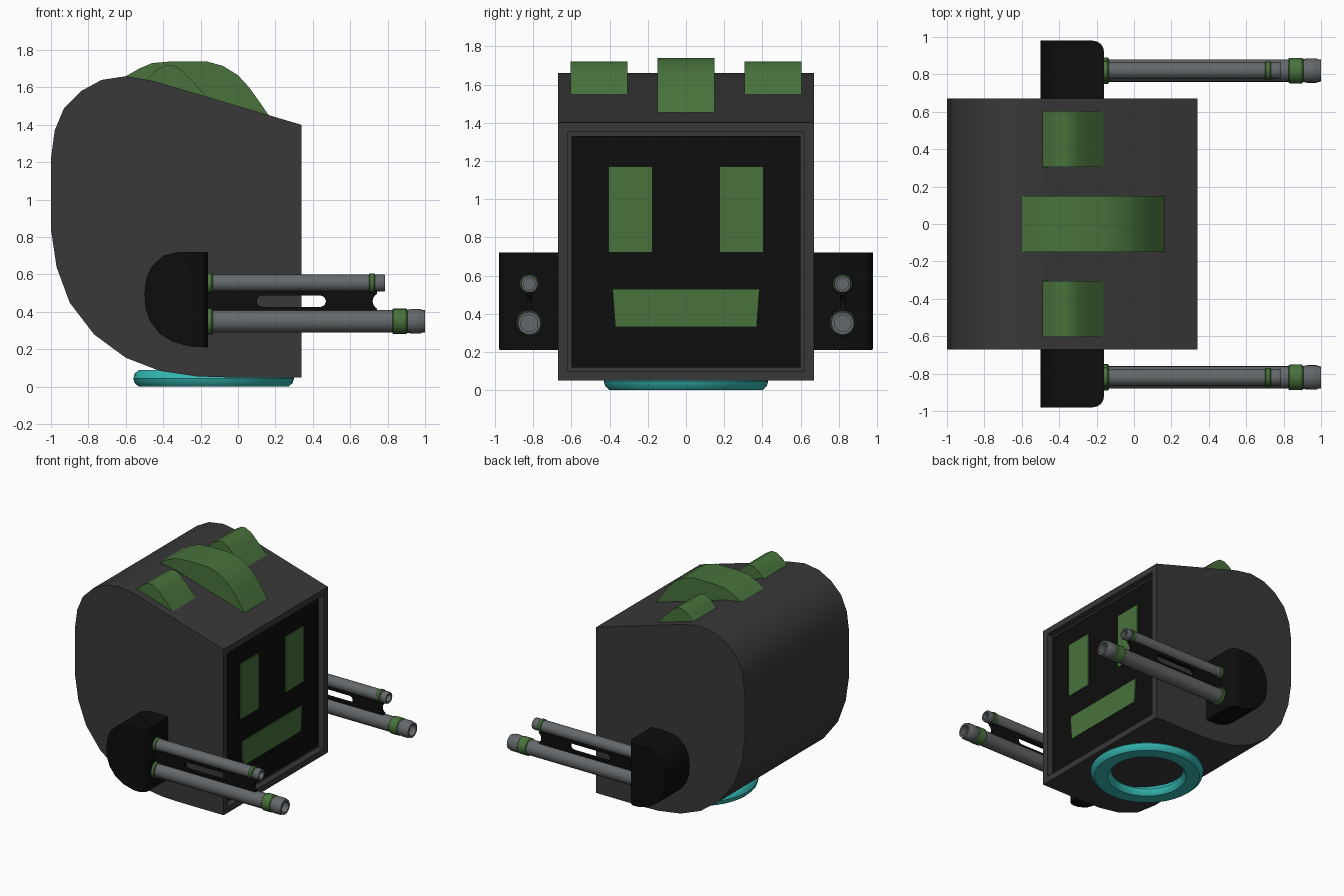
import bpy, bmesh, math
from mathutils import Vector

if "Cube" in bpy.data.objects:
    bpy.data.objects.remove(bpy.data.objects["Cube"])


def material(name, r, g, b):
    m = bpy.data.materials.new(name)
    m.diffuse_color = (r, g, b, 1)
    m.use_nodes = True
    m.node_tree.nodes["Principled BSDF"].inputs["Base Color"].default_value = m.diffuse_color
    return m


CHARCOAL = material("charcoal", 0.04, 0.04, 0.04)
BLACK = material("black", 0.004, 0.004, 0.004)
GREEN = material("green", 0.065, 0.17, 0.045)
STEEL = material("steel", 0.13, 0.14, 0.147)
TEAL = material("teal", 0.035, 0.48, 0.45)


def finish(name, bm, mat, angle=35):
    bmesh.ops.recalc_face_normals(bm, faces=bm.faces)
    me = bpy.data.meshes.new(name)
    bm.to_mesh(me)
    bm.free()
    me.materials.append(mat)
    me.shade_smooth()
    me.set_sharp_from_angle(angle=math.radians(angle))
    ob = bpy.data.objects.new(name, me)
    bpy.context.collection.objects.link(ob)
    return ob


def extrude(points, offset):
    """Solid from a flat outline of 3D points."""
    bm = bmesh.new()
    face = bm.faces.new([bm.verts.new(p) for p in points])
    new = bmesh.ops.extrude_face_region(bm, geom=[face], use_keep_orig=True)["geom"]
    bmesh.ops.translate(bm, vec=offset, verts=[v for v in new if isinstance(v, bmesh.types.BMVert)])
    bmesh.ops.recalc_face_normals(bm, faces=bm.faces)
    return bm


def side_prism(outline, y0, y1):
    return extrude([(x, y0, z) for x, z in outline], (0, y1 - y0, 0))


def front_panel(name, outline, x0, x1, mat):
    finish(name, extrude([(x0, y, z) for y, z in outline], (x1 - x0, 0, 0)), mat)


def lathe(name, profile, centre, axis, mat, steps=20, closed=False):
    """Spin (along, radius) points about the x or z axis."""
    bm = bmesh.new()
    c = Vector(centre)
    vs = [bm.verts.new(c + Vector((a, 0, r) if axis == "x" else (r, 0, a))) for a, r in profile]
    pairs = list(zip(vs, vs[1:])) + ([(vs[-1], vs[0])] if closed else [])
    edges = [bm.edges.new(p) for p in pairs]
    bmesh.ops.spin(bm, geom=vs + edges, cent=c, axis=(1, 0, 0) if axis == "x" else (0, 0, 1),
                   angle=math.tau, steps=steps)
    bmesh.ops.remove_doubles(bm, verts=bm.verts, dist=1e-4)
    finish(name, bm, mat)


# Body: side outline, front face inset and recessed for the screen
body = [(0.34, 0.05), (0.34, 1.40), (-0.46, 1.637), (-0.60, 1.66), (-0.73, 1.64), (-0.84, 1.58),
        (-0.93, 1.49), (-0.98, 1.37), (-1.0, 1.22), (-1.0, 0.84), (-0.97, 0.64), (-0.90, 0.45),
        (-0.77, 0.28), (-0.60, 0.155), (-0.42, 0.085), (-0.22, 0.055), (-0.05, 0.05)]
bm = side_prism(body, -0.67, 0.67)
front = [f for f in bm.faces if f.normal.x > 0.99]
bmesh.ops.inset_region(bm, faces=front, thickness=0.07, depth=0)
bmesh.ops.translate(bm, vec=(0, 0, 0), verts=front[0].verts)
new = bmesh.ops.extrude_face_region(bm, geom=front)["geom"]
bmesh.ops.translate(bm, vec=(-0.05, 0, 0), verts=[v for v in new if isinstance(v, bmesh.types.BMVert)])
bmesh.ops.delete(bm, geom=[f for f in front if f.is_valid], context="FACES_ONLY")
finish("body", bm, CHARCOAL)

# Screen with eyes and mouth
front_panel("screen", [(-0.6, 0.12), (0.6, 0.12), (0.6, 1.33), (-0.6, 1.33)], 0.28, 0.30, BLACK)
for s, side in ((-1, "left"), (1, "right")):
    front_panel(side + "_eye", [(s * 0.175, 0.72), (s * 0.405, 0.72), (s * 0.405, 1.17),
                                (s * 0.175, 1.17)], 0.295, 0.31, GREEN)
front_panel("mouth", [(-0.37, 0.33), (0.37, 0.33), (0.385, 0.53), (-0.385, 0.53)], 0.295, 0.31, GREEN)

# Crest fins on the roof
crest = [(-0.60, 1.66), (-0.53, 1.70), (-0.46, 1.73), (-0.35, 1.74), (-0.17, 1.74), (-0.08, 1.715),
         (0.0, 1.665), (0.06, 1.60), (0.11, 1.53), (0.165, 1.45)]
finish("centre_crest", side_prism(crest, -0.15, 0.15), GREEN)
small = [(-0.49, 1.64), (-0.44, 1.69), (-0.39, 1.718), (-0.35, 1.72), (-0.30, 1.69), (-0.24, 1.63),
         (-0.16, 1.545), (-0.32, 1.57)]

housing = [(-0.16, 0.21), (-0.16, 0.72), (-0.32, 0.72), (-0.40, 0.70), (-0.46, 0.645), (-0.49, 0.58),
           (-0.50, 0.50), (-0.495, 0.42), (-0.47, 0.35), (-0.42, 0.285), (-0.35, 0.24), (-0.26, 0.215)]


def arc(cx, cz, r, a0, a1, n=8):
    return [(cx + r * math.cos(math.radians(a0 + (a1 - a0) * i / n)),
             cz + r * math.sin(math.radians(a0 + (a1 - a0) * i / n))) for i in range(n + 1)]


# Web plate between the barrels: slotted, with a notched end
web_outer = [(-0.16, 0.36), (0.74, 0.36)] + arc(0.765, 0.457, 0.045, 240, 120) + [(0.74, 0.55), (-0.16, 0.55)]
web_slot = arc(0.13, 0.457, 0.03, 90, 270) + arc(0.44, 0.457, 0.03, -90, 90)


def web_plate(name, y):
    bm = bmesh.new()
    edges = []
    for loop in (web_outer, web_slot):
        vs = [bm.verts.new((x, y - 0.015, z)) for x, z in loop]
        edges += [bm.edges.new((vs[i - 1], vs[i])) for i in range(len(vs))]
    bmesh.ops.triangle_fill(bm, edges=edges, use_beauty=True, normal=(0, 1, 0))
    new = bmesh.ops.extrude_face_region(bm, geom=bm.faces[:], use_keep_orig=True)["geom"]
    bmesh.ops.translate(bm, vec=(0, 0.03, 0), verts=[v for v in new if isinstance(v, bmesh.types.BMVert)])
    finish(name, bm, BLACK)


def collar(name, x0, x1, r, centre):
    b = 0.006
    lathe(name, [(x0, 0), (x0, r - b), (x0 + b, r), (x1 - b, r), (x1, r - b), (x1, 0)], centre, "x", GREEN)


# Side fins and twin-barrel arms, mirrored left and right
for s, side in ((-1, "left"), (1, "right")):
    finish(side + "_crest", side_prism(small, s * 0.305, s * 0.605), GREEN)

    bm = side_prism(housing, s * 0.66, s * 0.98)
    corner = [e for e in bm.edges if all(v.co.x > -0.17 and abs(v.co.y) > 0.97 for v in e.verts)]
    bmesh.ops.bevel(bm, geom=corner, offset=0.06, segments=4, profile=0.5, affect="EDGES")
    finish(side + "_arm_housing", bm, BLACK)

    y = s * 0.82
    web_plate(side + "_barrel_web", y)
    upper, lower = (0, y, 0.555), (0, y, 0.35)
    lathe(side + "_upper_barrel",
          [(-0.2, 0), (-0.2, 0.046), (0.735, 0.046), (0.735, 0.042), (0.745, 0.046), (0.78, 0.046),
           (0.787, 0.042), (0.787, 0.03), (0.75, 0.03), (0.75, 0)], upper, "x", STEEL)
    lathe(side + "_lower_barrel",
          [(-0.2, 0), (-0.2, 0.06), (0.90, 0.06), (0.93, 0.066), (0.975, 0.066), (0.985, 0.06),
           (1.0, 0.059), (1.0, 0.044), (0.95, 0.044), (0.95, 0)], lower, "x", STEEL)
    collar(side + "_upper_base_collar", -0.17, -0.135, 0.053, upper)
    collar(side + "_lower_base_collar", -0.17, -0.135, 0.071, lower)
    collar(side + "_upper_tip_collar", 0.70, 0.733, 0.051, upper)
    collar(side + "_lower_tip_collar", 0.825, 0.905, 0.068, lower)

# Hover ring underneath
ring = [(0.0, 0.30), (0.0, 0.40), (0.02, 0.422), (0.045, 0.43), (0.07, 0.422), (0.09, 0.40),
        (0.09, 0.30), (0.07, 0.278), (0.045, 0.27), (0.02, 0.278)]
lathe("hover_ring", ring, (-0.13, 0, 0), "z", TEAL, steps=40, closed=True)
